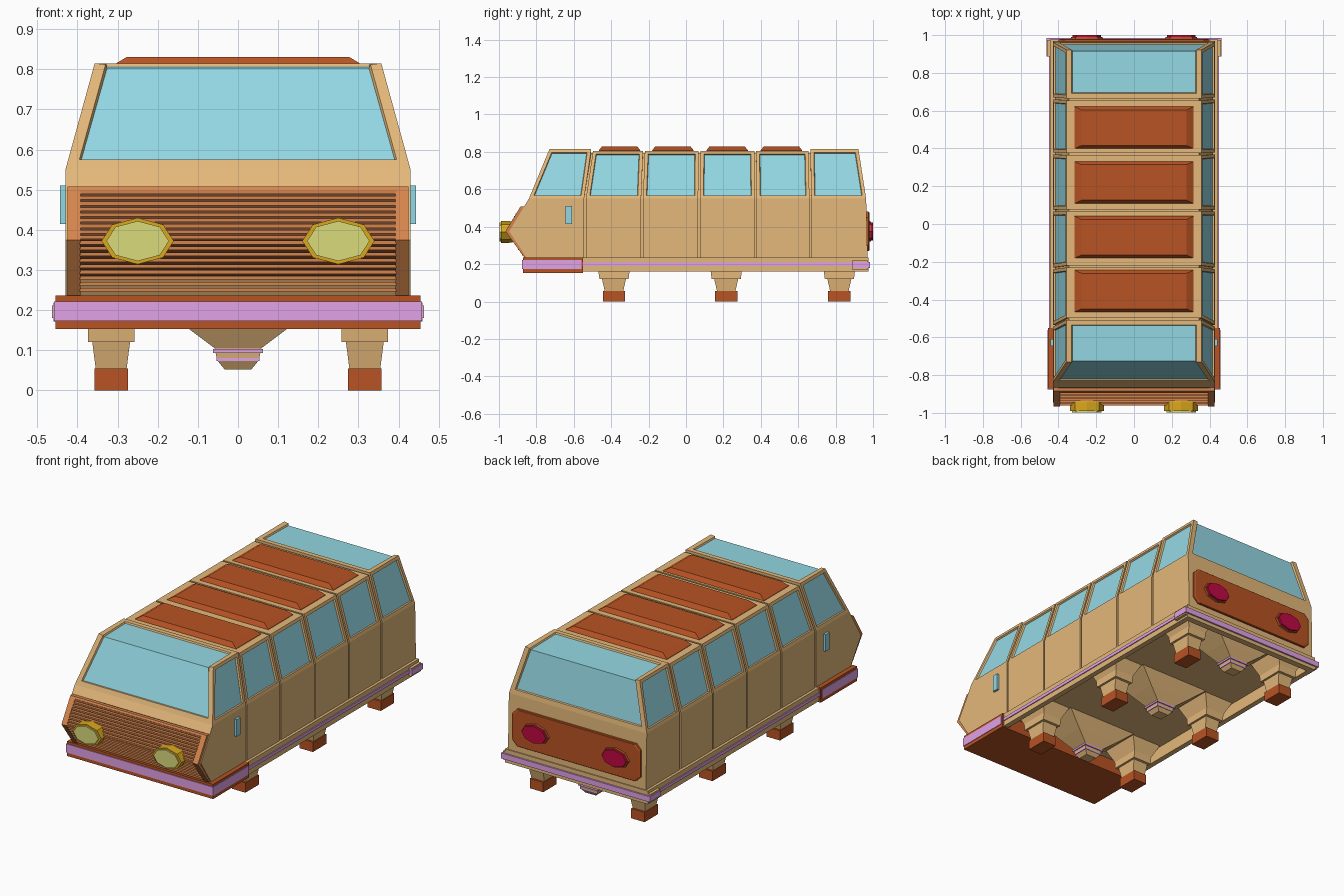
import bpy, bmesh, math

if "Cube" in bpy.data.objects:
    bpy.data.objects.remove(bpy.data.objects["Cube"])


def material(name, r, g, b):
    m = bpy.data.materials.new(name)
    m.diffuse_color = [((c / 255 + 0.055) / 1.055) ** 2.4 for c in (r, g, b)] + [1]
    m.use_nodes = True
    m.node_tree.nodes["Principled BSDF"].inputs["Base Color"].default_value = m.diffuse_color
    return m


TAN = material("tan", 228, 184, 122)
RUST = material("rust", 184, 83, 35)
COPPER = material("copper", 214, 133, 76)
DARK = material("dark_brown", 98, 58, 34)
GLASS = material("glass_blue", 148, 216, 228)
LILAC = material("lilac", 225, 163, 230)
GOLD = material("gold", 218, 168, 30)
LENS = material("pale_yellow", 219, 219, 124)
RED = material("crimson", 192, 8, 68)


def finish(name, bm, *mats):
    me = bpy.data.meshes.new(name)
    bm.to_mesh(me)
    bm.free()
    for m in mats:
        me.materials.append(m)
    ob = bpy.data.objects.new(name, me)
    bpy.context.collection.objects.link(ob)
    return ob


def loft(name, rings, mat):
    """Closed solid through rings with equal point counts."""
    bm = bmesh.new()
    rs = [[bm.verts.new(p) for p in r] for r in rings]
    n = len(rs[0])
    for a, b in zip(rs, rs[1:]):
        for k in range(n):
            bm.faces.new((a[k], a[(k + 1) % n], b[(k + 1) % n], b[k]))
    bm.faces.new(rs[0])
    bm.faces.new(rs[-1])
    bmesh.ops.recalc_face_normals(bm, faces=bm.faces)
    return finish(name, bm, mat)


def tapered(name, x, y, levels, mat):
    """Rectangular stack; levels are (z, half x, half y)."""
    return loft(name, [[(x + i * hx, y + j * hy, z) for i, j in ((-1, -1), (1, -1), (1, 1), (-1, 1))]
                       for z, hx, hy in levels], mat)


def box(name, x0, x1, y0, y1, z0, z1, mat):
    h = (abs(x1 - x0) / 2, (y1 - y0) / 2)
    return tapered(name, (x0 + x1) / 2, (y0 + y1) / 2, [(z0, *h), (z1, *h)], mat)


def prism(name, poly, x0, x1, mat):
    """(y, z) polygon extruded along x."""
    return loft(name, [[(x, y, z) for y, z in poly] for x in (x0, x1)], mat)


def oval(name, x, z, rings, mat):
    """Octagonal lamp facing along y; rings are (y, half x, half z)."""
    return loft(name, [[(x + rx * math.cos(k * math.pi / 4), y, z + rz * math.sin(k * math.pi / 4))
                        for k in range(8)] for y, rx, rz in rings], mat)


# Body shell: rings along y with panel grooves, windows inset into the upper faces
def ring(ys, s, zt):
    half = [(0.43 - s, ys[0], 0.23), (0.43 - s, ys[1], 0.375),
            (0.43 - s, ys[2], 0.55), (0.357 - s, ys[3], zt - s)]
    return half + [(-x, y, z) for x, y, z in reversed(half)]


END, MID = 0.815, 0.806
rings = [ring((-0.85, -0.945, -0.84, -0.73), 0, END)]
grooves = [(-0.54, -0.502), (-0.235, -0.225), (0.07, 0.073), (0.373, 0.37), (0.665, 0.66)]
for i, (low, top) in enumerate(grooves):
    za, zb = (END if i == 0 else MID), (END if i == 4 else MID)
    for d, s, zt in ((-0.005, 0, za), (-0.005, 0.012, MID), (0.005, 0.012, MID), (0.005, 0, zb)):
        rings.append(ring((low + d, low + d, low + d, top + d), s, zt))
rings.append(ring((0.97, 0.968, 0.963, 0.922), 0, END))

bm = bmesh.new()
rs = [[bm.verts.new(p) for p in r] for r in rings]
sides, roofs, caps = [], [], []
for i, (a, b) in enumerate(zip(rs, rs[1:])):
    for k in range(8):
        f = bm.faces.new((a[k], a[(k + 1) % 8], b[(k + 1) % 8], b[k]))
        if i % 4 == 0 and k in (2, 4):
            sides.append(f)
        if i in (0, 20) and k == 3:
            roofs.append(f)
for r in (rs[0], rs[-1]):
    for j in range(3):
        f = bm.faces.new((r[j], r[j + 1], r[6 - j], r[7 - j]))
    caps.append(f)
bmesh.ops.recalc_face_normals(bm, faces=bm.faces)
# flat frame first, then a steep step down to the glass
for t, d in ((0.018, 0), (0.003, -0.009)):
    bmesh.ops.inset_individual(bm, faces=sides, thickness=t, depth=d, use_even_offset=True)
for pair in zip(caps, roofs):
    for t, d in ((0.027, 0), (0.004, -0.008)):
        bmesh.ops.inset_region(bm, faces=list(pair), thickness=t, depth=d,
                               use_even_offset=True, use_boundary=True)
for f in sides + caps + roofs:
    f.material_index = 1
finish("body_shell", bm, TAN, GLASS)

# Roof panels
for y in (-0.355, -0.07, 0.22, 0.51):
    tapered("roof_panel", 0, y, [(0.795, 0.32, 0.113), (0.808, 0.315, 0.111), (0.83, 0.278, 0.094)], RUST)

# Skirt walls around a recessed floor, stripe and bumpers
for s in (-1, 1):
    box("skirt_side", s * 0.445, s * 0.415, -0.56, 0.972, 0.16, 0.235, TAN)
    box("skirt_stripe", s * 0.45, s * 0.43, -0.56, 0.977, 0.19, 0.208, LILAC)
    box("rear_corner", s * 0.46, s * 0.43, 0.888, 0.974, 0.172, 0.219, TAN)
    box("rear_corner_stripe", s * 0.464, s * 0.43, 0.888, 0.98, 0.18, 0.211, LILAC)
box("skirt_rear", -0.445, 0.445, 0.94, 0.976, 0.16, 0.235, TAN)
box("rear_bumper", -0.464, 0.464, 0.95, 0.985, 0.18, 0.211, LILAC)
box("front_bumper", -0.455, 0.455, -0.872, -0.55, 0.153, 0.236, RUST)
box("front_bumper_band", -0.458, 0.458, -0.876, -0.56, 0.173, 0.222, LILAC)

# Grille: chevron frame, dark backing and horizontal slats on both slopes
top, nose, low = (-0.885, 0.508), (-0.965, 0.375), (-0.865, 0.236)


def chevron(d0, d1):
    return [(y + d0, z) for y, z in (top, nose, low)] + [(y + d1, z) for y, z in (low, nose, top)]


prism("grille_backing", chevron(0.014, 0.035), -0.4, 0.4, DARK)
for s in (-1, 1):
    prism("grille_side", chevron(0, 0.04), s * 0.393, s * 0.425, COPPER)
prism("grille_top", [top, (top[0] - 0.008, 0.495), (-0.85, 0.495), (-0.85, 0.508)], -0.42, 0.42, COPPER)
N = 9
for end in (top, low):
    for i in range(N):
        t = (i + 0.45) / N * 0.95
        y, z = nose[0] + (end[0] - nose[0]) * t, nose[1] + (end[1] - nose[1]) * t
        box("grille_slat", -0.395, 0.395, y, y + 0.025, z - 0.0045, z + 0.0045, COPPER)

# Rear lamp panel with chamfered corners
panel = [(0.4, 0.3), (0.4, 0.45), (0.37, 0.48), (-0.37, 0.48), (-0.4, 0.45), (-0.4, 0.3), (-0.37, 0.27), (0.37, 0.27)]
loft("rear_panel", [[(x * f, y, 0.375 + (z - 0.375) * f) for x, z in panel]
                    for y, f in ((0.955, 1), (0.976, 1), (0.98, 0.97))], RUST)

# Lamps and door handles on both sides
for s in (-1, 1):
    oval("headlight_rim", s * 0.25, 0.372, [(-0.89, 0.075, 0.048), (-0.945, 0.09, 0.058),
                                           (-0.99, 0.09, 0.058)], GOLD)
    oval("headlight_lens", s * 0.25, 0.372, [(-0.97, 0.078, 0.05), (-0.998, 0.078, 0.05)], LENS)
    oval("tail_light_rim", s * 0.25, 0.375, [(0.97, 0.088, 0.057), (0.99, 0.083, 0.053)], RUST)
    oval("tail_light", s * 0.25, 0.375, [(0.97, 0.078, 0.05), (1.0, 0.076, 0.048)], RED)
    box("door_handle", s * 0.42, s * 0.443, -0.645, -0.61, 0.415, 0.51, GLASS)

# Legs, feet and central thrusters in three rows, flaring up to the floor
for y in (-0.385, 0.215, 0.82):
    for x in (-0.316, 0.316):
        tapered("leg", x, y, [(0.05, 0.038, 0.048), (0.12, 0.047, 0.064), (0.121, 0.058, 0.078),
                              (0.16, 0.058, 0.083), (0.235, 0.095, 0.115)], TAN)
        tapered("foot", x, y, [(0, 0.042, 0.06), (0.055, 0.042, 0.06)], RUST)
    tapered("thruster", 0, y, [(0.052, 0.033, 0.03), (0.075, 0.052, 0.045), (0.105, 0.058, 0.05),
                               (0.155, 0.125, 0.08), (0.235, 0.225, 0.125)], TAN)
    for z, h in ((0.093, 0.062), (0.073, 0.054)):
        tapered("thruster_ring", 0, y, [(z, h, h - 0.008), (z + 0.01, h, h - 0.008)], LILAC)
